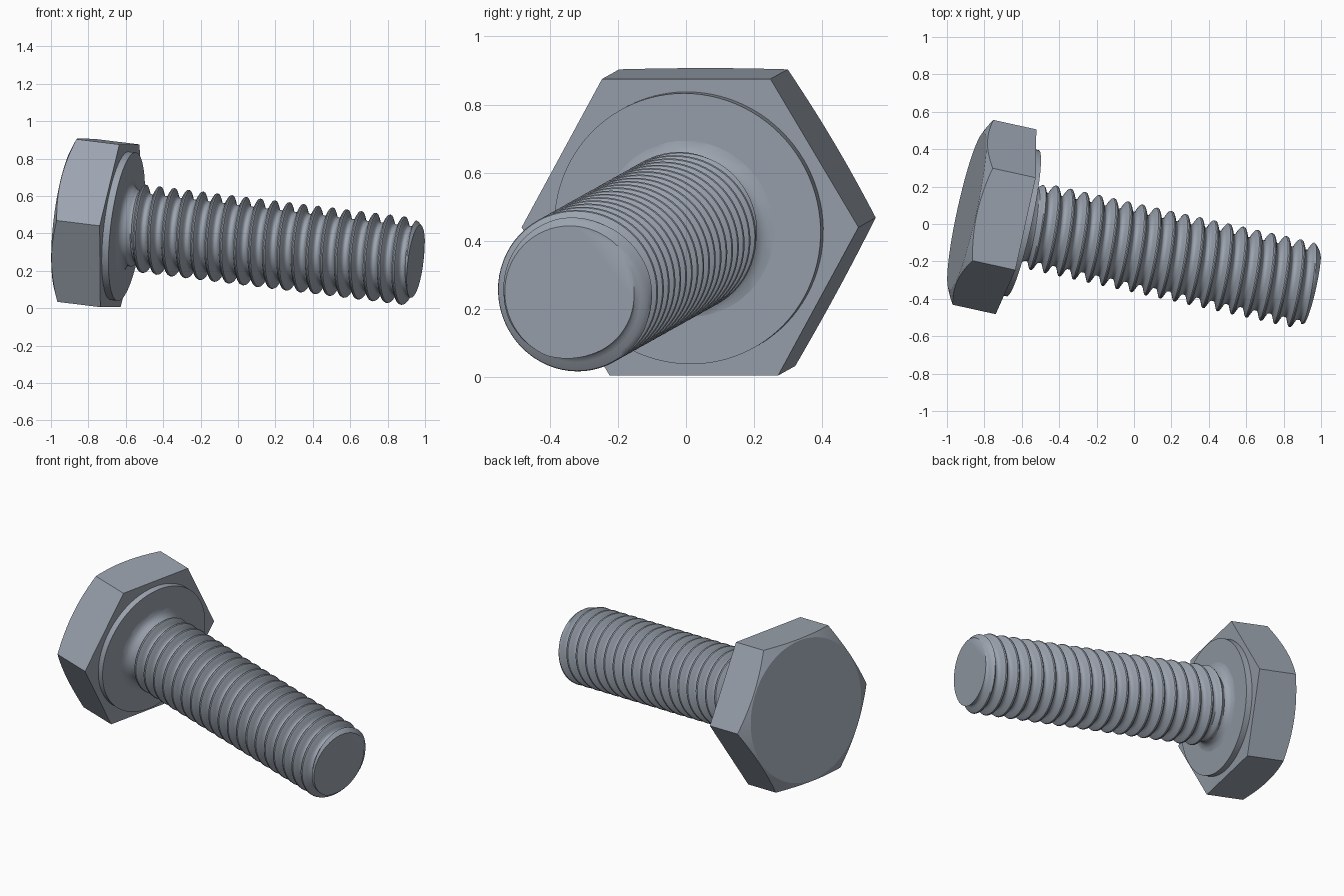
import bpy, bmesh, math
from mathutils import Vector, Matrix

cube = bpy.data.objects.get("Cube")
if cube:
    bpy.data.objects.remove(cube, do_unlink=True)

# Colour
steel = bpy.data.materials.new("brushed_steel")
steel.use_nodes = True
colour = (0.33, 0.37, 0.43, 1)
steel.diffuse_color = colour
steel.node_tree.nodes["Principled BSDF"].inputs["Base Color"].default_value = colour

# Bolt frame: local X runs along the shank, origin on the bearing face
axis = Vector((1, -0.22, -0.123)).normalized()
side = Vector((-axis.y, axis.x, 0)).normalized()
up = axis.cross(side)
frame = Matrix((axis, side, up)).transposed().to_4x4()
frame.translation = (-0.595, 0.004, 0.436)

LENGTH = 1.594
PITCH = 0.0793
CREST, ROOT, NECK, TIP = 0.236, 0.188, 0.2, 0.2
CREST_AT = 1.503


def point(s, r, a):
    # Angle runs right-handed about the shank, starting at local Z
    return Vector((s, -r * math.sin(a), r * math.cos(a)))


def finish(bm, name, angle):
    bmesh.ops.recalc_face_normals(bm, faces=bm.faces)
    mesh = bpy.data.meshes.new(name)
    bm.to_mesh(mesh)
    bm.free()
    mesh.materials.append(steel)
    obj = bpy.data.objects.new(name, mesh)
    bpy.context.collection.objects.link(obj)
    obj.matrix_world = frame
    bpy.ops.object.select_all(action='DESELECT')
    obj.select_set(True)
    bpy.context.view_layer.objects.active = obj
    bpy.ops.object.shade_smooth_by_angle(angle=math.radians(angle))
    return obj


def stack_rings(rings, name, angle):
    # Join rings of points into a closed solid
    bm = bmesh.new()
    loops = [[bm.verts.new(p) for p in ring] for ring in rings]
    n = len(loops[0])
    for lo, hi in zip(loops, loops[1:]):
        for j in range(n):
            k = (j + 1) % n
            bm.faces.new((lo[j], lo[k], hi[k], hi[j]))
    bm.faces.new(loops[0])
    bm.faces.new(loops[-1])
    return finish(bm, name, angle)


# Hex head with a conical chamfer on its outer end
APOTHEM, FACE_R = 0.438, 0.43
UNDER, BACK = -0.037, -0.308
turns = [math.tau * i / 96 for i in range(96)]


def hex_radius(a):
    third = math.pi / 3
    return APOTHEM / math.cos((a + third / 2) % third - third / 2)


stack_rings([
    [point(BACK, FACE_R, a) for a in turns],
    [point(BACK + 0.45 * (hex_radius(a) - FACE_R), hex_radius(a), a) for a in turns],
    [point(UNDER, hex_radius(a), a) for a in turns],
], "hex_head", 15)

# Round bearing face under the head
stack_rings([[point(s, 0.4, a) for a in turns] for s in (UNDER - 0.005, 0)],
            "washer_face", 30)


def shank_radius(s, phase):
    # Thread profile, faded in after the neck and trimmed by the tip chamfer
    f = abs((phase + 0.5) % 1 - 0.5)
    t = min(max((f - 0.03) / 0.38, 0), 1)
    thread = CREST - (CREST - ROOT) * t * t * (3 - 2 * t)
    fade = min(max((s - 0.035) / 0.04, 0), 1)
    r = NECK + (thread - NECK) * fade
    fillet = 0.06
    if s < fillet:
        r += fillet - math.sqrt(fillet ** 2 - (fillet - s) ** 2)
    return min(r, TIP + 0.95 * (LENGTH - s))


# Threaded shank: rows follow the helix and are clamped flat at both ends
STEPS, COLS = 12, 64
first = -3 * STEPS
count = int(LENGTH / PITCH + 6) * STEPS
bm = bmesh.new()
rows = []
for k in range(first, first + count):
    row = []
    for j in range(COLS):
        s = CREST_AT % PITCH + PITCH * (k / STEPS + j / COLS)
        s = min(max(s, 0), LENGTH)
        a = math.tau * j / COLS
        phase = (s - CREST_AT) / PITCH - j / COLS
        row.append(bm.verts.new(point(s, shank_radius(s, phase), a)))
    rows.append(row)
for k in range(count - STEPS - 1):
    for j in range(COLS):
        wrap = STEPS if j == COLS - 1 else 0
        n = (j + 1) % COLS
        bm.faces.new((rows[k][j], rows[k + wrap][n],
                      rows[k + 1 + wrap][n], rows[k + 1][j]))
bmesh.ops.remove_doubles(bm, verts=bm.verts, dist=0.0002)
loose = [v for v in bm.verts if not v.link_faces]
bmesh.ops.delete(bm, geom=loose, context='VERTS')
# Close the ends
rims = [e for e in bm.edges if e.is_boundary]
bmesh.ops.holes_fill(bm, edges=rims, sides=0)
finish(bm, "threaded_shank", 38)
